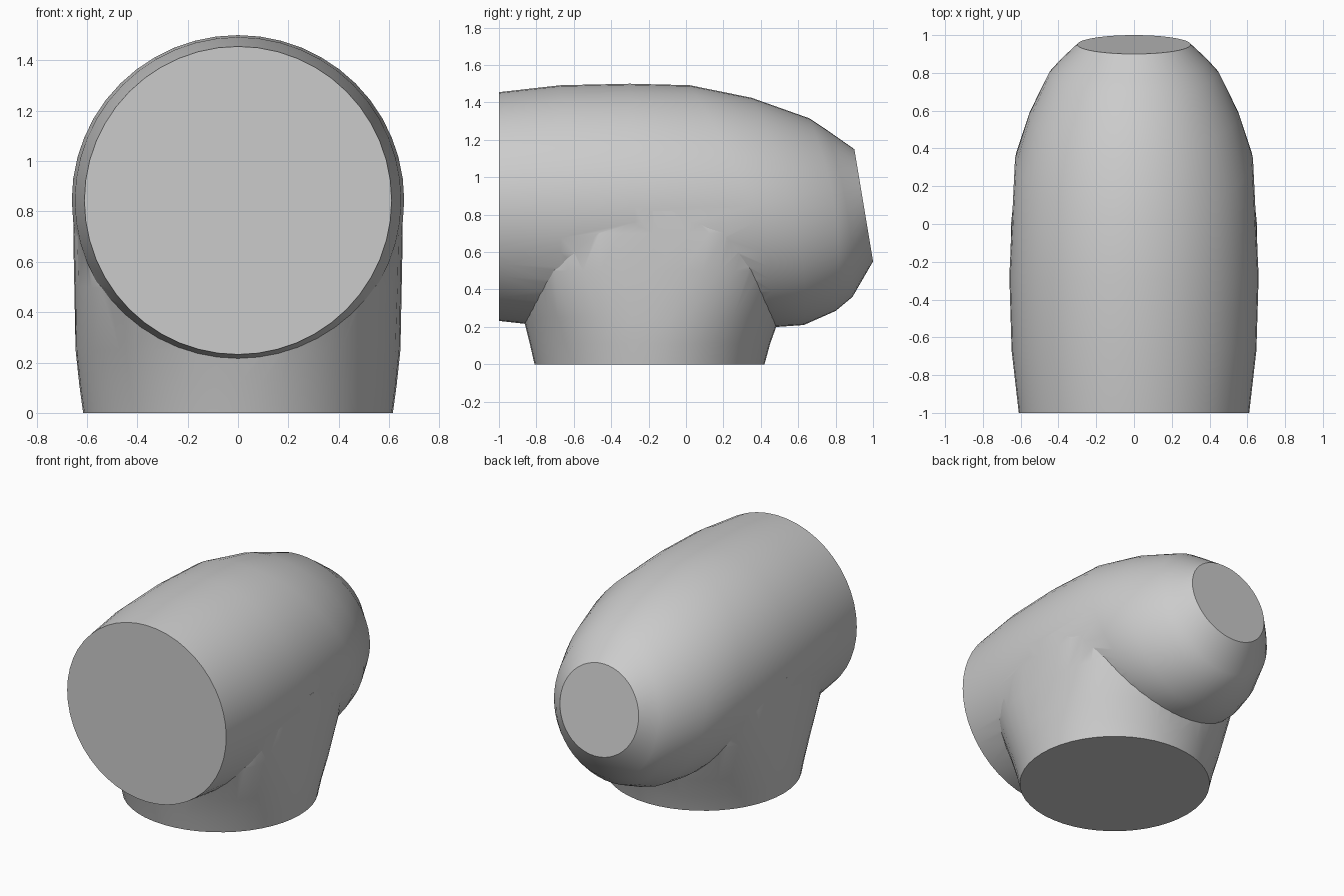
import bpy, bmesh
from math import cos, sin, tau, copysign

if "Cube" in bpy.data.objects:
    bpy.data.objects.remove(bpy.data.objects["Cube"])

SIDES = 48


def loft(name, rings):
    """Skin a list of closed point rings and cap both ends."""
    bm = bmesh.new()
    loops = [[bm.verts.new(p) for p in ring] for ring in rings]
    for a, b in zip(loops, loops[1:]):
        for i in range(SIDES):
            j = (i + 1) % SIDES
            bm.faces.new((a[i], a[j], b[j], b[i]))
    bm.faces.new(loops[0])
    bm.faces.new(loops[-1])
    bmesh.ops.recalc_face_normals(bm, faces=bm.faces[:])
    mesh = bpy.data.meshes.new(name)
    bm.to_mesh(mesh)
    bm.free()
    obj = bpy.data.objects.new(name, mesh)
    bpy.context.collection.objects.link(obj)
    return obj


def barrel_ring(half_x, y_top, z_top, y_low, z_low, bulge):
    """Tilted ellipse whose sides can bow backwards."""
    ring = []
    for i in range(SIDES):
        c, s = cos(tau * i / SIDES), sin(tau * i / SIDES)
        y = (y_top + y_low) / 2 + s * (y_top - y_low) / 2 + bulge * c * c
        z = (z_top + z_low) / 2 + s * (z_top - z_low) / 2
        ring.append((half_x * c, y, z))
    return ring


def stem_ring(z, half_x, y_front, y_back, n):
    """Level superellipse; a larger n gives fuller corners."""
    mid, half_y = (y_front + y_back) / 2, (y_back - y_front) / 2

    def full(v):
        return copysign(abs(v) ** (2 / n), v)

    return [(half_x * full(cos(tau * i / SIDES)),
             mid + half_y * full(sin(tau * i / SIDES)), z) for i in range(SIDES)]


# Horizontal barrel, flat at the front and tapering to a tilted flat at the back
barrel = loft("elbow_body", [barrel_ring(*r) for r in (
    (0.61, -1.0, 1.455, -1.0, 0.232, 0),
    (0.648, -0.67, 1.492, -0.67, 0.195, 0),
    (0.66, -0.30, 1.50, -0.25, 0.19, 0),
    (0.63, 0.02, 1.492, 0.49, 0.20, 0.09),
    (0.555, 0.35, 1.425, 0.63, 0.21, 0.09),
    (0.45, 0.66, 1.315, 0.80, 0.285, 0.07),
    (0.39, 0.75, 1.255, 0.89, 0.36, 0.045),
    (0.30, 0.90, 1.15, 1.0, 0.55, 0),
)])

# Vertical stem, flaring and getting fuller as it blends into the barrel
stem = loft("lower_stem", [stem_ring(*r) for r in (
    (0.0, 0.615, -0.81, 0.42, 2.0),
    (0.11, 0.63, -0.835, 0.45, 2.05),
    (0.25, 0.645, -0.87, 0.50, 2.2),
    (0.50, 0.65, -0.94, 0.57, 2.65),
    (0.70, 0.654, -0.94, 0.60, 2.8),
    (0.82, 0.654, -0.80, 0.45, 2.2),
)])

# Join both into one closed skin
join = barrel.modifiers.new("join", "BOOLEAN")
join.operation = "UNION"
join.solver = "EXACT"
join.object = stem
bpy.context.view_layer.objects.active = barrel
barrel.select_set(True)
bpy.ops.object.modifier_apply(modifier="join")
bpy.data.objects.remove(stem)
bpy.ops.object.shade_smooth_by_angle(angle=0.5)
